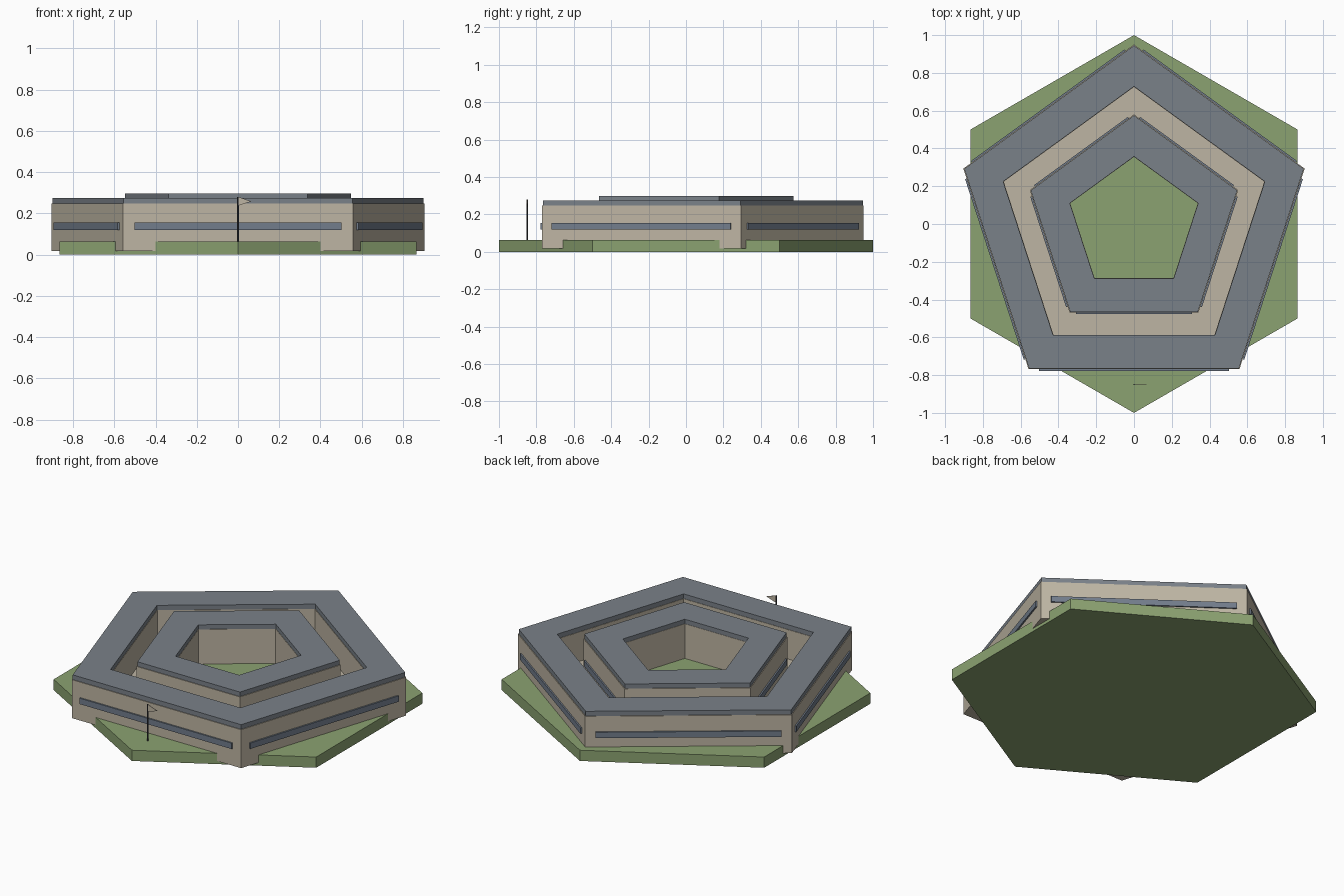
import bpy, bmesh, math
from mathutils import Vector

if "Cube" in bpy.data.objects:
    bpy.data.objects.remove(bpy.data.objects["Cube"])


def material(name, r, g, b):
    m = bpy.data.materials.new(name)
    lin = [((c / 255 + 0.055) / 1.055) ** 2.4 for c in (r, g, b)]
    m.diffuse_color = (*lin, 1)
    m.use_nodes = True
    m.node_tree.nodes["Principled BSDF"].inputs["Base Color"].default_value = m.diffuse_color
    return m


GRASS = material("grass green", 139, 162, 113)
STONE = material("pale stone", 190, 181, 163)
ROOF = material("slate roof", 122, 129, 137)
GLASS = material("window blue grey", 114, 125, 140)
METAL = material("dark metal", 62, 64, 68)


def finish(bm, name, mat):
    bmesh.ops.recalc_face_normals(bm, faces=bm.faces)
    me = bpy.data.meshes.new(name)
    bm.to_mesh(me)
    bm.free()
    me.materials.append(mat)
    ob = bpy.data.objects.new(name, me)
    bpy.context.collection.objects.link(ob)
    return ob


def polygon(radius, sides, z):
    # corner 0 points to +y
    return [Vector((radius * math.sin(2 * math.pi * i / sides),
                    radius * math.cos(2 * math.pi * i / sides), z)) for i in range(sides)]


def prism(name, points, offset, mat):
    bm = bmesh.new()
    lo = [bm.verts.new(p) for p in points]
    hi = [bm.verts.new(Vector(p) + Vector(offset)) for p in points]
    bm.faces.new(lo)
    bm.faces.new(hi)
    n = len(points)
    for i in range(n):
        j = (i + 1) % n
        bm.faces.new((lo[i], lo[j], hi[j], hi[i]))
    return finish(bm, name, mat)


def ring(name, r_out, r_in, z0, z1, mat, sides=5):
    bm = bmesh.new()
    loops = [[bm.verts.new(p) for p in polygon(r, sides, z)]
             for r, z in ((r_out, z0), (r_out, z1), (r_in, z1), (r_in, z0))]
    for k in range(4):
        a, b = loops[k], loops[(k + 1) % 4]
        for i in range(sides):
            j = (i + 1) % sides
            bm.faces.new((a[i], a[j], b[j], b[i]))
    return finish(bm, name, mat)


def window_bands(name, radius, z0, z1):
    # one thin strip along 90% of each outside wall
    corners = polygon(radius, 5, z0)
    for i in range(5):
        a, b = corners[i], corners[(i + 1) % 5]
        mid = (a + b) / 2
        out = Vector((mid.x, mid.y, 0)).normalized()
        p, q = mid + (a - mid) * 0.9, mid + (b - mid) * 0.9
        inner, outer = out * -0.001, out * 0.0085
        prism(f"{name}_{i + 1}", [p + inner, q + inner, q + outer, p + outer],
              (0, 0, z1 - z0), GLASS)


# Lawn
prism("lawn", polygon(1.0, 6, 0), (0, 0, 0.064), GRASS)

# Outer building ring
ring("outer_walls", 0.95, 0.725, 0.018, 0.247, STONE)
ring("outer_roof", 0.945, 0.728, 0.247, 0.275, ROOF)
window_bands("outer_window", 0.95, 0.12, 0.155)

# Paved alley between the rings
ring("alley_floor", 0.74, 0.56, 0.03, 0.072, STONE)

# Inner building ring around the courtyard
ring("inner_walls", 0.58, 0.355, 0.018, 0.27, STONE)
ring("inner_roof", 0.575, 0.357, 0.27, 0.297, ROOF)
window_bands("inner_window", 0.58, 0.12, 0.155)

# Flagpole and pennant
POLE_Y = -0.85
pole = [p + Vector((0, POLE_Y, 0)) for p in polygon(0.004, 8, 0.06)]
prism("flagpole", pole, (0, 0, 0.22), METAL)
prism("flag", [(0.002, POLE_Y - 0.0015, 0.28), (0.065, POLE_Y - 0.0015, 0.258),
               (0.002, POLE_Y - 0.0015, 0.238)], (0, 0.003, 0), STONE)
